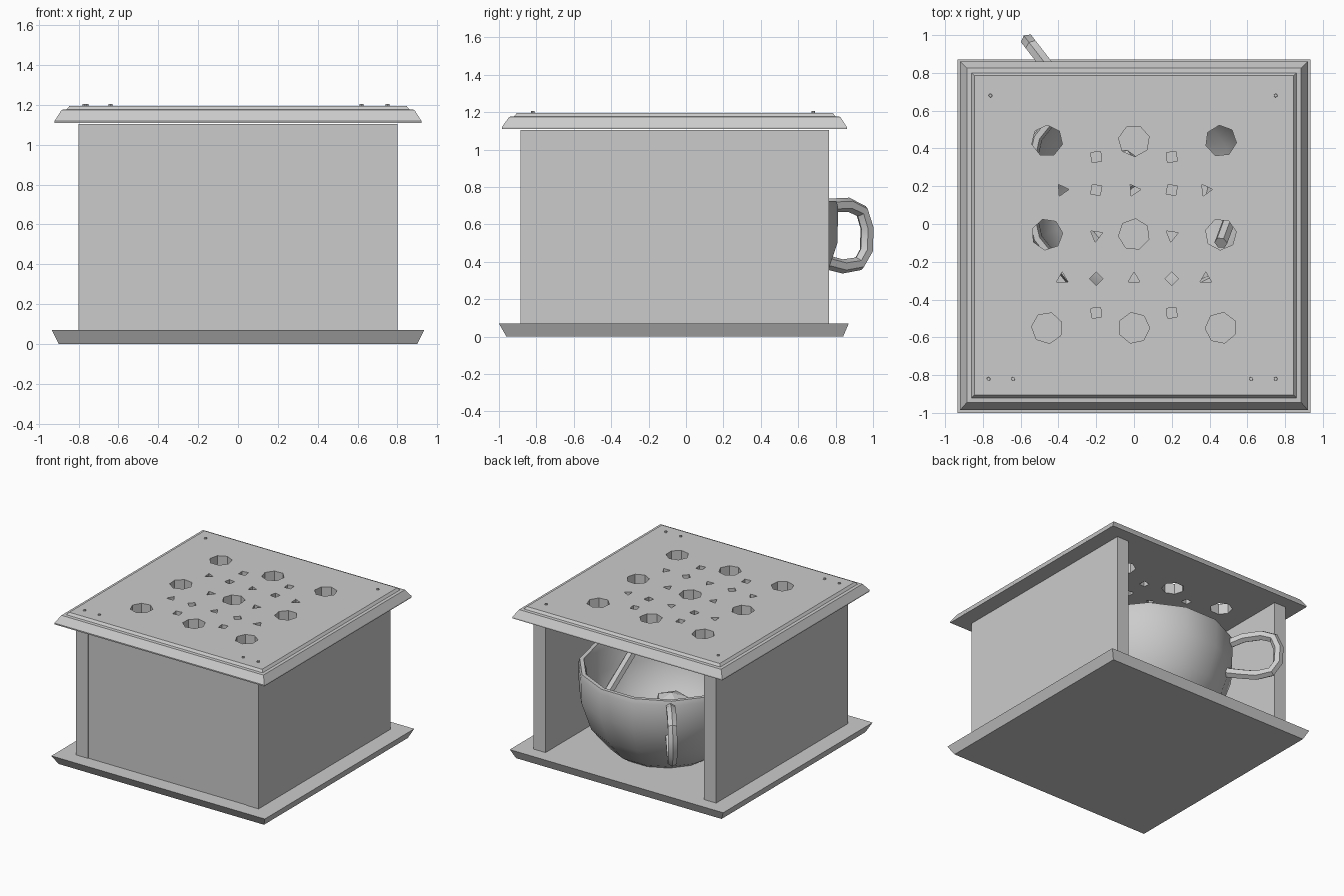
import bpy, bmesh, math
from mathutils import Vector, Matrix

if "Cube" in bpy.data.objects:
    bpy.data.objects.remove(bpy.data.objects["Cube"])


def make_object(name, bm, smooth=None):
    bmesh.ops.recalc_face_normals(bm, faces=bm.faces)
    me = bpy.data.meshes.new(name)
    bm.to_mesh(me)
    bm.free()
    ob = bpy.data.objects.new(name, me)
    bpy.context.collection.objects.link(ob)
    if smooth:
        bpy.ops.object.select_all(action='DESELECT')
        ob.select_set(True)
        bpy.context.view_layer.objects.active = ob
        bpy.ops.object.shade_smooth_by_angle(angle=math.radians(smooth))
    return ob


def loft(bm, rings):
    """Closed solid through a stack of equal-sized rings of points."""
    vs = [[bm.verts.new(p) for p in r] for r in rings]
    n = len(vs[0])
    for a, b in zip(vs, vs[1:]):
        for i in range(n):
            bm.faces.new((a[i], a[(i + 1) % n], b[(i + 1) % n], b[i]))
    bm.faces.new(vs[0][::-1])
    bm.faces.new(vs[-1])


def rect_stack(name, levels):
    """Levels are (half width, front y, back y, z)."""
    bm = bmesh.new()
    loft(bm, [[(-h, a, z), (h, a, z), (h, b, z), (-h, b, z)]
              for h, a, b, z in levels])
    return make_object(name, bm)


def box(name, x0, x1, y0, y1, z0, z1):
    bm = bmesh.new()
    loft(bm, [[(x0, y0, z), (x1, y0, z), (x1, y1, z), (x0, y1, z)] for z in (z0, z1)])
    return make_object(name, bm)


def tube(bm, pts, r, sides):
    """Tube along a path of points, closed at both ends."""
    pts = [Vector(p) for p in pts]
    rings = []
    for i, p in enumerate(pts):
        d = (pts[min(i + 1, len(pts) - 1)] - pts[max(i - 1, 0)]).normalized()
        side = d.cross(Vector((0.79, 0.61, 0))).normalized()
        up = d.cross(side)
        rings.append([p + r * (side * math.cos(t) + up * math.sin(t))
                      for t in (2 * math.pi * k / sides for k in range(sides))])
    loft(bm, rings)


# base slab and walls, open at the back
rect_stack("base_slab", [(0.90, -0.96, 0.84, 0), (0.935, -1.0, 0.87, 0.07)])
for s, side in ((-1, "left"), (1, "right")):
    x0, x1 = sorted((0.695 * s, 0.80 * s))
    box(side + "_wall", x0, x1, -0.885, 0.765, 0.07, 1.105)
box("front_wall", -0.695, 0.695, -0.88, -0.78, 0.07, 1.105)

# lid with a stepped, sloped edge
lid = rect_stack("lid", [(0.92, -0.985, 0.86, 1.11), (0.92, -0.985, 0.86, 1.12),
                         (0.885, -0.945, 0.825, 1.175), (0.86, -0.92, 0.80, 1.177),
                         (0.845, -0.905, 0.785, 1.195)])

# hole pattern cut through the lid
bm = bmesh.new()


def hole(x, y, r, sides, turn):
    bmesh.ops.create_cone(bm, cap_ends=True, segments=sides, radius1=r, radius2=r, depth=0.4,
                          matrix=Matrix.Translation((x, y, 1.15)) @ Matrix.Rotation(turn, 4, 'Z'))


for i, x in enumerate((-0.46, 0, 0.46)):
    for j, y in enumerate((0.44, -0.055, -0.55)):
        hole(x, y, 0.083, 7, 0.5 * i + 0.3 * j)
for y in (0.355, -0.06, -0.47):
    for x in (-0.2, 0.2):
        hole(x, y, 0.037, 3 if y == -0.06 else 4, 0.9)
for y in (0.18, -0.29):
    for x in (-0.38, -0.2, 0, 0.2, 0.38):
        hole(x, y, 0.036, 4 if abs(x) == 0.2 else 3, 0.6 if y > 0 else 0)
cutter = make_object("lid_hole_cutter", bm)
cutter.hide_render = True
mod = lid.modifiers.new("holes", 'BOOLEAN')
mod.operation = 'DIFFERENCE'
mod.solver = 'EXACT'
mod.object = cutter
bpy.context.view_layer.objects.active = lid
bpy.ops.object.modifier_apply(modifier=mod.name)
bpy.data.objects.remove(cutter)

# small studs near the lid corners
bm = bmesh.new()
for x, y in ((-0.76, 0.68), (0.75, 0.68), (-0.77, -0.82), (-0.64, -0.82), (0.62, -0.82), (0.75, -0.82)):
    bmesh.ops.create_cone(bm, cap_ends=True, segments=8, radius1=0.011, radius2=0.009, depth=0.02,
                          matrix=Matrix.Translation((x, y, 1.195)))
make_object("lid_studs", bm)

# faceted bowl: outside profile up, over the rim, then down the inside
cx, cy = 0.04, 0.19
profile = [(0.36, 0.07), (0.42, 0.11), (0.56, 0.28), (0.635, 0.50), (0.64, 0.69), (0.63, 0.725),
           (0.60, 0.725), (0.585, 0.68), (0.58, 0.50), (0.50, 0.30), (0.35, 0.14)]
N = 14
bm = bmesh.new()
loft(bm, [[(cx + r * math.cos(2 * math.pi * k / N), cy + r * math.sin(2 * math.pi * k / N), z)
           for k in range(N)] for r, z in profile])
make_object("bowl", bm, 30)

# looped handle, turned towards the back left
dx, dy = -0.61, 0.79
path = [(0.60, 0.66), (0.72, 0.70), (0.86, 0.705), (0.95, 0.67), (0.985, 0.58), (0.98, 0.46),
        (0.93, 0.39), (0.82, 0.375), (0.70, 0.40), (0.58, 0.43)]
bm = bmesh.new()
tube(bm, [(cx + dx * r, cy + dy * r, z) for r, z in path], 0.038, 6)
make_object("bowl_handle", bm, 30)

# loose rod and lump resting inside the bowl
bm = bmesh.new()
tube(bm, [(0.56, 0.17, 0.36), (0.46, -0.10, 0.72)], 0.035, 6)
make_object("stirring_rod", bm)
bm = bmesh.new()
bmesh.ops.create_icosphere(bm, subdivisions=1, radius=0.13, matrix=Matrix.Translation(
    (-0.07, 0.28, 0.50)) @ Matrix.Diagonal((1, 1, 0.5, 1)))
make_object("lump_in_bowl", bm)
